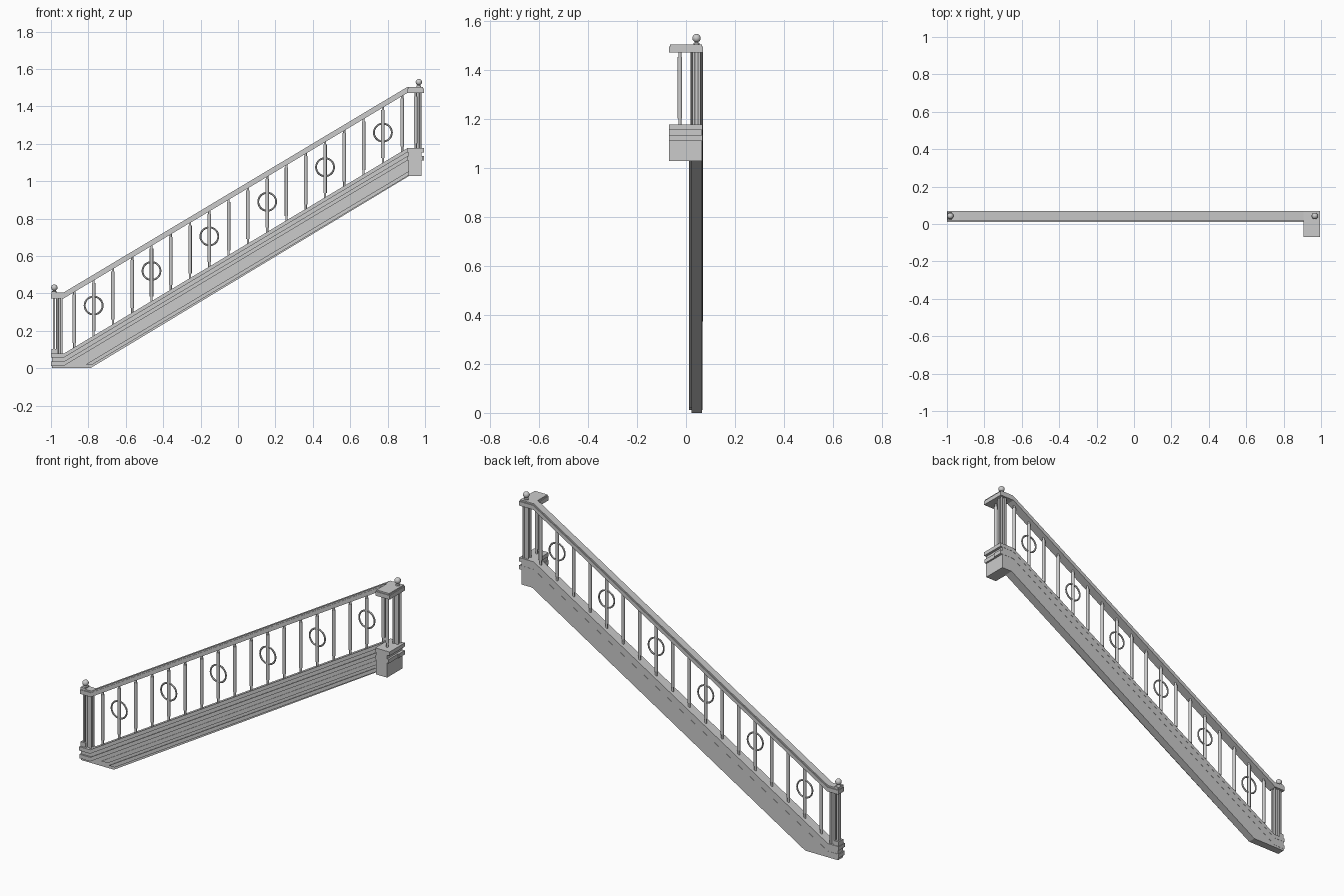
import bpy, bmesh, math

if "Cube" in bpy.data.objects:
    bpy.data.objects.remove(bpy.data.objects["Cube"])

SL = 0.598                      # stair slope
XL, XR = -0.932, 0.905          # where the slope starts and ends


def finish(name, bm, smooth=False):
    bmesh.ops.recalc_face_normals(bm, faces=bm.faces)
    me = bpy.data.meshes.new(name)
    bm.to_mesh(me)
    bm.free()
    ob = bpy.data.objects.new(name, me)
    bpy.context.collection.objects.link(ob)
    if smooth:
        bpy.ops.object.select_all(action='DESELECT')
        ob.select_set(True)
        bpy.context.view_layer.objects.active = ob
        bpy.ops.object.shade_smooth_by_angle(angle=math.radians(50))
    return ob


def prism(name, pts, y0, y1, bevel=0):
    """Extrude an x-z outline from y0 to y1."""
    bm = bmesh.new()
    f = bm.faces.new([bm.verts.new((x, y0, z)) for x, z in pts])
    r = bmesh.ops.extrude_face_region(bm, geom=[f])
    for v in r['geom']:
        if isinstance(v, bmesh.types.BMVert):
            v.co.y = y1
    ob = finish(name, bm)
    if bevel:
        m = ob.modifiers.new("bevel", 'BEVEL')
        m.width, m.segments, m.limit_method = bevel, 2, 'ANGLE'
        m.angle_limit = math.radians(50)
    return ob


def box(name, x0, x1, y0, y1, z0, z1, bevel=0):
    return prism(name, [(x0, z0), (x1, z0), (x1, z1), (x0, z1)], y0, y1, bevel)


def band(name, zl, top, bot, y0, y1, xa=-1.0, xb=0.995, bevel=0):
    """Raking strip with level ends; offsets are measured from the path."""
    zr = zl + (XR - XL) * SL
    path = [(xa, zl), (XL, zl), (XR, zr), (xb, zr)]
    return prism(name, [(x, z + top) for x, z in path] +
                 [(x, z + bot) for x, z in reversed(path)], y0, y1, bevel)


def turned(name, x, y, prof, seg=10):
    """Lathe a radius-height profile."""
    bm = bmesh.new()
    rings = [[bm.verts.new((x + r * math.cos(2 * math.pi * i / seg),
                            y + r * math.sin(2 * math.pi * i / seg), z))
              for i in range(seg)] for r, z in prof]
    for a, b in zip(rings, rings[1:]):
        for i in range(seg):
            j = (i + 1) % seg
            bm.faces.new((a[i], a[j], b[j], b[i]))
    bm.faces.new(rings[0])
    bm.faces.new(rings[-1])
    return finish(name, bm, True)


def baluster(name, x, y, z0, z1):
    turned(name, x, y, [(.006, z0), (.006, z0 + .03), (.0095, z0 + .03),
                        (.0095, z1 - .03), (.006, z1 - .03), (.006, z1)])


def ring(name, x, y, z, R=.048, r=.005, n=28, m=6):
    bm = bmesh.new()
    v = [[bm.verts.new((x + (R + r * math.cos(b)) * math.cos(a), y + r * math.sin(b),
                        z + (R + r * math.cos(b)) * math.sin(a)))
          for b in (2 * math.pi * k / m for k in range(m))]
         for a in (2 * math.pi * k / n for k in range(n))]
    for i in range(n):
        for k in range(m):
            bm.faces.new((v[i][k], v[(i + 1) % n][k],
                          v[(i + 1) % n][(k + 1) % m], v[i][(k + 1) % m]))
    finish(name, bm, True)


def ball(name, x, y, z, r):
    bm = bmesh.new()
    bmesh.ops.create_uvsphere(bm, u_segments=16, v_segments=10, radius=r)
    bmesh.ops.translate(bm, verts=bm.verts, vec=(x, y, z))
    finish(name, bm, True)


# stringer body, cut level on the floor
ZL = 0.078
ZR = ZL + (XR - XL) * SL
prism("stringer_body", [(-.995, 0), (-.79, 0), (.915, 1.028), (.98, 1.028),
                        (.98, ZR - .005), (XR, ZR - .005), (XL, ZL - .005),
                        (-.995, ZL - .005)], .022, .066)

# stringer mouldings
band("stringer_cap", ZL, 0, -.022, .012, .067)
band("stringer_second_moulding", ZL, -.043, -.066, .013, .067)


def strip(name, xa, top, bot, y0):
    xb = .93
    za, zb = ZL + (xa - XL) * SL, ZL + (xb - XL) * SL
    prism(name, [(xa, za + top), (xb, zb + top), (xb, zb + bot),
                 (xa - (bot - top) / SL, za + top)], y0, .03)


strip("stringer_panel_moulding", -.865, -.088, -.112, .016)
strip("stringer_bottom_moulding", -.815, -.128, -.150, .012)

# return of the stringer at the top landing
box("landing_block", .912, .98, -.07, .03, 1.028, ZR - .005)
box("landing_cap", .906, .995, -.07, .013, ZR - .022, ZR)
box("landing_second_moulding", .906, .99, -.07, .014, ZR - .066, ZR - .043)

# handrail with level ends and its return
RL = 0.405
RR = RL + (XR - XL) * SL
band("handrail", RL, -.008, -.032, .019, .07)
band("handrail_top", RL, 0, -.008, .024, .065, -.995, .99)
box("handrail_return", .906, .995, -.07, .02, RR - .032, RR - .008)
box("handrail_return_top", .911, .99, -.066, .03, RR - .008, RR)

# balusters, with a ring on every third one
for i in range(18):
    x = -.875 + i * .1031
    zb = ZL + (x - XL) * SL
    zt = RL + (x - XL) * SL
    baluster(f"baluster_{i + 1}", x, .043, zb - .006, zt - .015)
    if i % 3 == 1:
        ring(f"baluster_ring_{i + 1}", x, .043, .335 + (x + .772) * SL)
baluster("return_baluster", .95, -.025, ZR - .005, RR - .02)


# newel posts: a square core with four slim corner shafts
def newel(name, x, y, z0, z1, h=.012):
    box(name + "_core", x - h, x + h, y - h, y + h, z0, z1)
    for sx in (-1, 1):
        for sy in (-1, 1):
            turned(name + "_shaft", x + sx * h, y + sy * h,
                   [(.006, z0), (.006, z1)], 8)


newel("lower_newel", -.955, .043, ZL - .005, RL - .01)
newel("upper_newel", .963, .043, ZR - .005, RR - .01)

# end pilaster at the foot
box("lower_pilaster", -.99, -.978, .03, .056, ZL - .005, RL - .01)
box("lower_pilaster_base", -.998, -.968, .022, .064, ZL - .005, ZL + .025)
box("lower_pilaster_top", -.998, -.972, .022, .064, RL - .01, RL + .006)

# ball finials
for nm, x, z in (("lower", -.982, RL), ("upper", .967, RR)):
    turned(nm + "_finial_neck", x, .043, [(.012, z - .002), (.012, z + .007),
                                          (.006, z + .01), (.006, z + .018)])
    ball(nm + "_finial_ball", x, .043, z + .026, .017)
